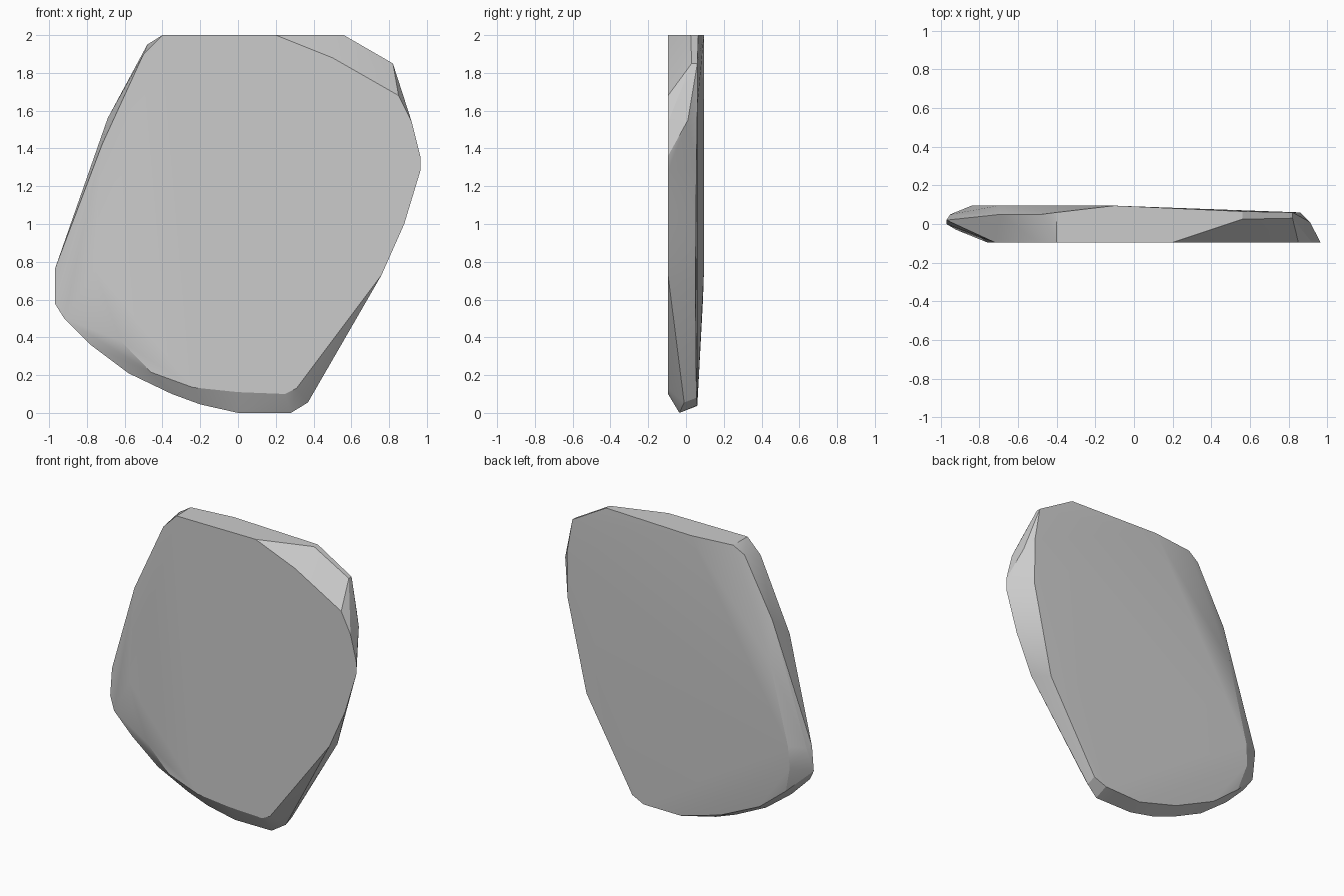
import bpy, bmesh, math

# front flat outline (x, z)
front = [(-.40, 2), (.20, 2), (.50, 1.88), (.85, 1.68), (.92, 1.54), (.965, 1.36),
         (.965, 1.28), (.88, 1.0), (.76, .73), (.40, .26), (.31, .13), (.25, .10),
         (0, .11), (-.24, .135), (-.46, .215), (-.62, .38), (-.73, .58), (-.76, .76),
         (-.72, 1.42), (-.50, 1.9)]

# widest rim around the edge (x, y, z)
rim = [(-.97, .02, .76), (-.97, 0, .58), (-.95, .05, .75), (-.92, -.03, .50),
       (-.78, -.03, .36), (-.58, -.04, .21), (-.35, -.04, .10), (-.20, -.04, .045),
       (0, -.035, 0), (.28, -.035, 0), (.37, -.01, .055), (.56, .025, 2),
       (.82, .03, 1.85), (.91, .01, 1.55), (-.48, .05, 1.95), (-.69, .05, 1.56)]

# outline of the gently bowed back (x, y, z)
back = [(-.40, .06, 2), (-.10, .095, 2), (.56, .065, 2), (.82, .06, 1.85),
        (.86, .06, 1.62), (.86, .055, 1.3), (.72, .05, .68), (.37, .055, .08),
        (.28, .06, .04), (0, .055, .035), (-.30, .055, .12), (-.60, .06, .26),
        (-.80, .06, .42), (-.85, .09, .60), (-.84, .095, .75), (-.70, .095, 1.3)]

# slab body: hull over the three outlines
bm = bmesh.new()
for p in [(x, -.095, z) for x, z in front] + rim + back:
    bm.verts.new(p)
hull = bmesh.ops.convex_hull(bm, input=bm.verts[:])
loose = [v for v in bm.verts if not v.link_faces]
bmesh.ops.delete(bm, geom=loose, context='VERTS')
bmesh.ops.dissolve_limit(bm, angle_limit=math.radians(1),
                         verts=bm.verts[:], edges=bm.edges[:])
bmesh.ops.recalc_face_normals(bm, faces=bm.faces[:])
mesh = bpy.data.meshes.new("stone_slab")
bm.to_mesh(mesh)
bm.free()
slab = bpy.data.objects.new("stone_slab", mesh)
bpy.context.collection.objects.link(slab)

# soft shading across shallow facets, crisp main edges
bpy.context.view_layer.objects.active = slab
slab.select_set(True)
bpy.ops.object.shade_smooth_by_angle(angle=math.radians(20))
